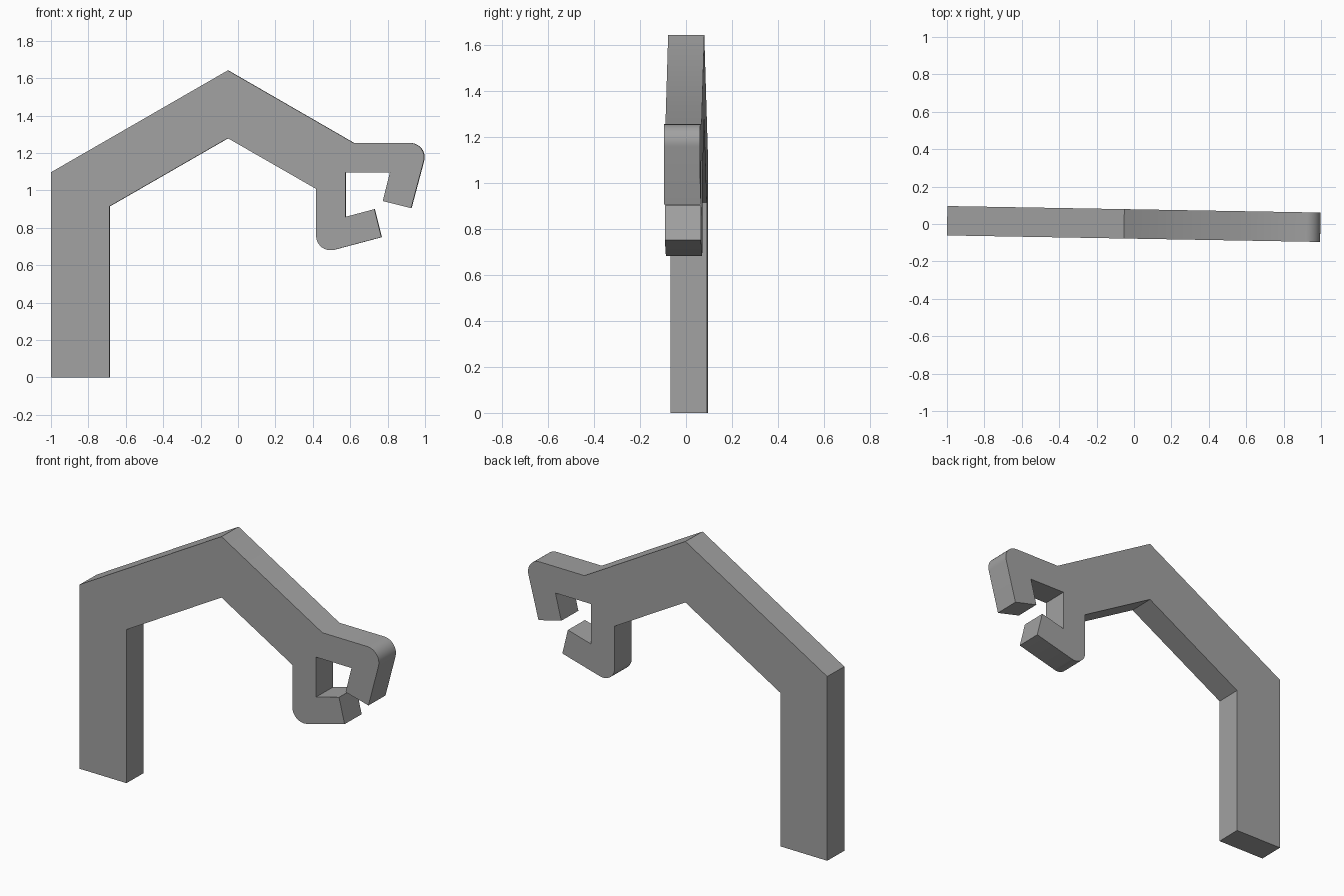
import bpy
import bmesh
import math
from mathutils import Vector, Matrix

cube = bpy.data.objects.get("Cube")
if cube:
    bpy.data.objects.remove(cube, do_unlink=True)

THICKNESS = 0.157
YAW = math.radians(-1)

# Outline in x, z; a third value is a corner radius
OUTLINE = [
    (-0.999, 0), (-0.687, 0), (-0.687, 0.914), (-0.053, 1.279),   # post, inner side of beam
    (0.419, 1.008), (0.419, 0.657, 0.077), (0.768, 0.75),         # lower jaw
    (0.731, 0.90), (0.577, 0.859), (0.577, 1.097),                # slot
    (0.814, 1.097), (0.775, 0.943), (0.927, 0.905),               # upper jaw
    (1.02, 1.254, 0.077), (0.62, 1.254),
    (-0.053, 1.642), (-0.999, 1.097),                             # outer side of beam
]


def rounded(points, steps=10):
    """Replace each corner that has a radius by an arc."""
    result = []
    for i, point in enumerate(points):
        corner = Vector(point[:2])
        if len(point) == 2:
            result.append(corner)
            continue
        a = (Vector(points[i - 1][:2]) - corner).normalized()
        b = (Vector(points[(i + 1) % len(points)][:2]) - corner).normalized()
        radius, half = point[2], a.angle(b) / 2
        centre = corner + (a + b).normalized() * radius / math.sin(half)
        start = corner + a * radius / math.tan(half) - centre
        sweep = math.pi - 2 * half
        for k in range(steps + 1):
            result.append(centre + Matrix.Rotation(sweep * k / steps, 2) @ start)
    return result


# Extrude the outline to a plate
bm = bmesh.new()
face = bm.faces.new([bm.verts.new((p.x, -THICKNESS / 2, p.y)) for p in rounded(OUTLINE)])
extruded = bmesh.ops.extrude_face_region(bm, geom=[face], use_keep_orig=True)
bmesh.ops.translate(bm, vec=(0, THICKNESS, 0),
                    verts=[v for v in extruded["geom"] if isinstance(v, bmesh.types.BMVert)])
bmesh.ops.rotate(bm, cent=(0, 0, 0), matrix=Matrix.Rotation(YAW, 3, "Z"), verts=bm.verts)
bmesh.ops.recalc_face_normals(bm, faces=bm.faces)
mesh = bpy.data.meshes.new("hooked_bracket")
bm.to_mesh(mesh)
bm.free()
bracket = bpy.data.objects.new("hooked_bracket", mesh)
bpy.context.collection.objects.link(bracket)

# Plain grey
grey = bpy.data.materials.new("grey")
grey.use_nodes = True
colour = (0.36, 0.36, 0.36, 1)
grey.diffuse_color = colour
grey.node_tree.nodes["Principled BSDF"].inputs["Base Color"].default_value = colour
mesh.materials.append(grey)

# Smooth the rounded corners only
bpy.ops.object.select_all(action="DESELECT")
bracket.select_set(True)
bpy.context.view_layer.objects.active = bracket
bpy.ops.object.shade_smooth_by_angle(angle=math.radians(30))
